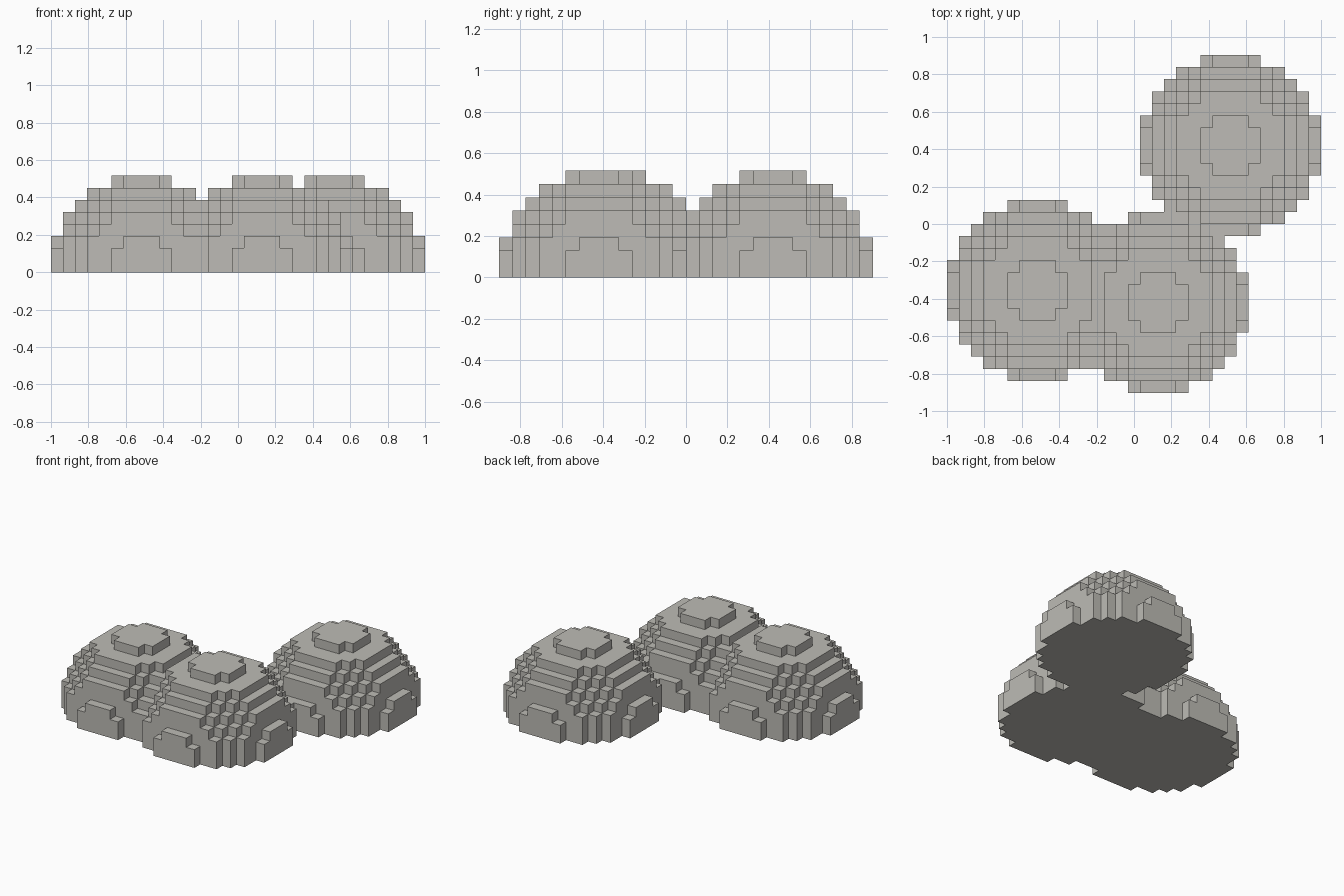
import bpy
import bmesh
from mathutils import Vector

cube = bpy.data.objects.get("Cube")
if cube:
    bpy.data.objects.remove(cube, do_unlink=True)

UNIT = 2 / 31            # block size: the cluster is 31 blocks wide
RADIUS = 7.5             # dome radius in blocks
CENTRES = [(-8, -5.5), (2, -6.5), (8, 6.5)]   # dome centres in blocks

# One stone-grey material
stone = bpy.data.materials.new("warm_grey")
stone.use_nodes = True
colour = (0.51, 0.50, 0.465, 1)
stone.diffuse_color = colour
stone.node_tree.nodes["Principled BSDF"].inputs["Base Color"].default_value = colour


def dome_cells(cx, cy):
    """Blocks whose centres lie inside a half ball standing on the ground."""
    span = range(-7, 8)
    return {(cx + i, cy + j, k) for i in span for j in span for k in range(8)
            if i * i + j * j + k * k <= RADIUS ** 2}


def block_mesh(cells):
    """Joined skin of a set of blocks: only faces with no neighbour are kept."""
    bm = bmesh.new()
    verts = {}

    def vert(p):
        key = tuple(round(c * 2) for c in p)
        if key not in verts:
            verts[key] = bm.verts.new(Vector(p) * UNIT)
        return verts[key]

    for cell in sorted(cells):
        base = Vector(cell) + Vector((0, 0, 0.5))
        for axis in range(3):
            for sign in (-1, 1):
                n = Vector((0, 0, 0))
                n[axis] = sign
                if tuple(Vector(cell) + n) in cells:
                    continue
                u = Vector((0, 0, 0))
                u[(axis + 1) % 3] = 0.5
                v = n.cross(u)
                mid = base + n * 0.5
                bm.faces.new([vert(mid + a * u + b * v)
                              for a, b in ((-1, -1), (1, -1), (1, 1), (-1, 1))])
    return bm


# Three stepped domes merged into one cluster
cells = set().union(*(dome_cells(*c) for c in CENTRES))
bm = block_mesh(cells)
mesh = bpy.data.meshes.new("stepped_domes")
bm.to_mesh(mesh)
bm.free()
mesh.materials.append(stone)
domes = bpy.data.objects.new("stepped_domes", mesh)
bpy.context.collection.objects.link(domes)
